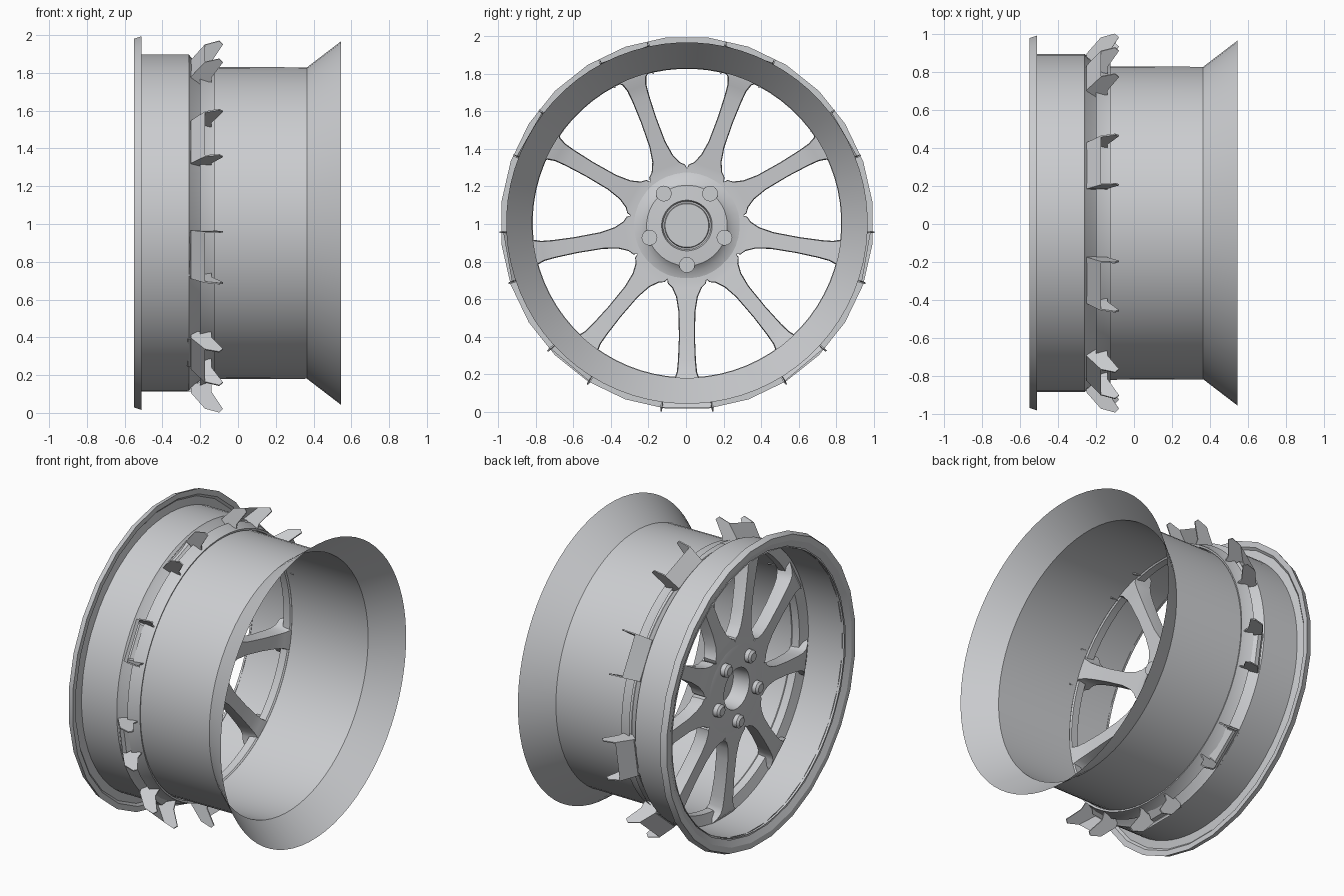
import bpy, bmesh, math
from mathutils import Vector

if "Cube" in bpy.data.objects:
    bpy.data.objects.remove(bpy.data.objects["Cube"], do_unlink=True)

RIM = Vector((0, 0.005, 1.005))
HUB = Vector((0, 0.005, 0.992))
SPOKES, BOLTS = 9, 5

metal = bpy.data.materials.new("grey_metal")
metal.use_nodes = True
metal.diffuse_color = (0.6, 0.61, 0.63, 1)
metal.node_tree.nodes["Principled BSDF"].inputs["Base Color"].default_value = (0.6, 0.61, 0.63, 1)


def polar(x, r, angle, side=0.0, centre=HUB):
    """Point at a radius and angle round the axle, shifted sideways."""
    c, s = math.cos(angle), math.sin(angle)
    return Vector((x, r * c - side * s, r * s + side * c)) + centre


def finish(bm, name, smooth=30):
    bmesh.ops.remove_doubles(bm, verts=bm.verts, dist=0.0005)
    bmesh.ops.recalc_face_normals(bm, faces=bm.faces)
    mesh = bpy.data.meshes.new(name)
    bm.to_mesh(mesh)
    bm.free()
    obj = bpy.data.objects.new(name, mesh)
    bpy.context.collection.objects.link(obj)
    mesh.materials.append(metal)
    bpy.ops.object.select_all(action='DESELECT')
    obj.select_set(True)
    bpy.context.view_layer.objects.active = obj
    bpy.ops.object.shade_smooth_by_angle(angle=math.radians(smooth))


def lathe(name, profile, sides, centre, smooth=30):
    """Turn an (x, radius) profile round the axle."""
    bm = bmesh.new()
    rings = [[bm.verts.new(polar(x, max(r, 0.0001), math.tau * (i + 0.5) / sides, 0, centre))
              for i in range(sides)] for x, r in profile]
    for a, b in zip(rings, rings[1:]):
        for i in range(sides):
            j = (i + 1) % sides
            bm.faces.new((a[i], a[j], b[j], b[i]))
    finish(bm, name, smooth)


def loft(bm, sections):
    """Skin a closed body through matching cross-sections."""
    rings = [[bm.verts.new(p) for p in sec] for sec in sections]
    n = len(rings[0])
    for a, b in zip(rings, rings[1:]):
        for i in range(n):
            bm.faces.new((a[i], a[(i + 1) % n], b[(i + 1) % n], b[i]))
    bm.faces.new(rings[0])
    bm.faces.new(rings[-1][::-1])


def spoke_angle(i):
    return -math.pi / 2 + math.tau * i / SPOKES


# Thin barrel with stepped middle and flared inner end
lathe("barrel", [(-0.53, 0.893), (-0.26, 0.893), (-0.25, 0.88), (-0.19, 0.828),
                 (0.365, 0.825), (0.545, 0.963)], 72, RIM)

# Faceted outer lip with a shallow groove behind its edge
lathe("outer_lip", [(-0.515, 0.893), (-0.525, 0.945), (-0.512, 0.96), (-0.512, 0.995),
                    (-0.55, 0.982), (-0.55, 0.945), (-0.53, 0.903)], 28, RIM, 20)

# Ring that closes the outer end of the windows
lathe("spoke_ring", [(-0.27, 0.89), (-0.25, 0.825), (-0.2, 0.822), (-0.19, 0.832),
                     (-0.13, 0.832), (-0.125, 0.845), (-0.16, 0.852), (-0.2, 0.868)], 72, RIM)

# Dished spokes: radius, half width, front x, back x, narrowing at the back
stations = [(0.16, 0.058, -0.365, -0.275, 1), (0.285, 0.104, -0.362, -0.272, 1),
            (0.308, 0.102, -0.36, -0.271, 0.97), (0.33, 0.08, -0.357, -0.268, 0.95),
            (0.38, 0.058, -0.35, -0.262, 0.93), (0.46, 0.045, -0.34, -0.252, 0.92),
            (0.6, 0.043, -0.325, -0.236, 0.92), (0.72, 0.048, -0.314, -0.218, 0.92),
            (0.78, 0.054, -0.308, -0.205, 0.92), (0.82, 0.068, -0.303, -0.19, 0.92),
            (0.845, 0.1, -0.295, -0.185, 0.95), (0.88, 0.115, -0.265, -0.22, 0.95)]
bm = bmesh.new()
for k in range(SPOKES):
    a = spoke_angle(k)
    loft(bm, [[polar(f, r, a, -w), polar(f, r, a, w), polar((f + b) / 2, r, a, w),
               polar(b, r, a, w * t), polar(b, r, a, -w * t),
               polar((f + b) / 2, r, a, -w)]
              for r, w, f, b, t in stations])
finish(bm, "spokes", 35)

# Spoke ends: a plate outside the barrel with a thin pointed fin on each edge
plate = [(-0.255, 0.84, 0.12), (-0.25, 0.885, 0.13), (-0.175, 0.97, 0.138)]
fin = [(-0.25, 0.84, 0.122), (-0.25, 0.885, 0.13), (-0.175, 0.97, 0.138),
       (-0.1, 0.99, 0.142), (-0.08, 0.97, 0.142), (-0.14, 0.88, 0.128), (-0.14, 0.82, 0.112)]
bm = bmesh.new()
for k in range(SPOKES):
    a = spoke_angle(k)
    grid = [[bm.verts.new(polar(x, r, a, s * w)) for s in (-1, 1)] for x, r, w in plate]
    for p, q in zip(grid, grid[1:]):
        bm.faces.new((p[0], p[1], q[1], q[0]))
    for s in (-1, 1):
        loft(bm, [[polar(x, r, a, s * (w - d)) for x, r, w in fin] for d in (0, 0.008)])
finish(bm, "spoke_ends", 20)

# Hub with a deep capped bore at the front and a chamfered back
lathe("hub", [(-0.26, 0), (-0.26, 0.125), (-0.372, 0.132), (-0.372, 0.17),
              (-0.368, 0.25), (-0.36, 0.288), (-0.274, 0.288),
              (-0.262, 0.245), (-0.235, 0.215), (-0.23, 0.135), (-0.25, 0.128),
              (-0.25, 0.12), (-0.24, 0.116), (-0.24, 0)], 40, HUB)

# Wheel bolts with chamfered heads
bm = bmesh.new()
for k in range(BOLTS):
    mid = polar(0, 0.21, -math.pi / 2 + math.tau * k / BOLTS)
    loft(bm, [[mid + Vector((x, r * math.cos(t), r * math.sin(t)))
               for t in (math.tau * i / 16 for i in range(16))]
              for x, r in [(-0.41, 0.028), (-0.398, 0.042), (-0.222, 0.042)]])
finish(bm, "wheel_bolts", 30)
